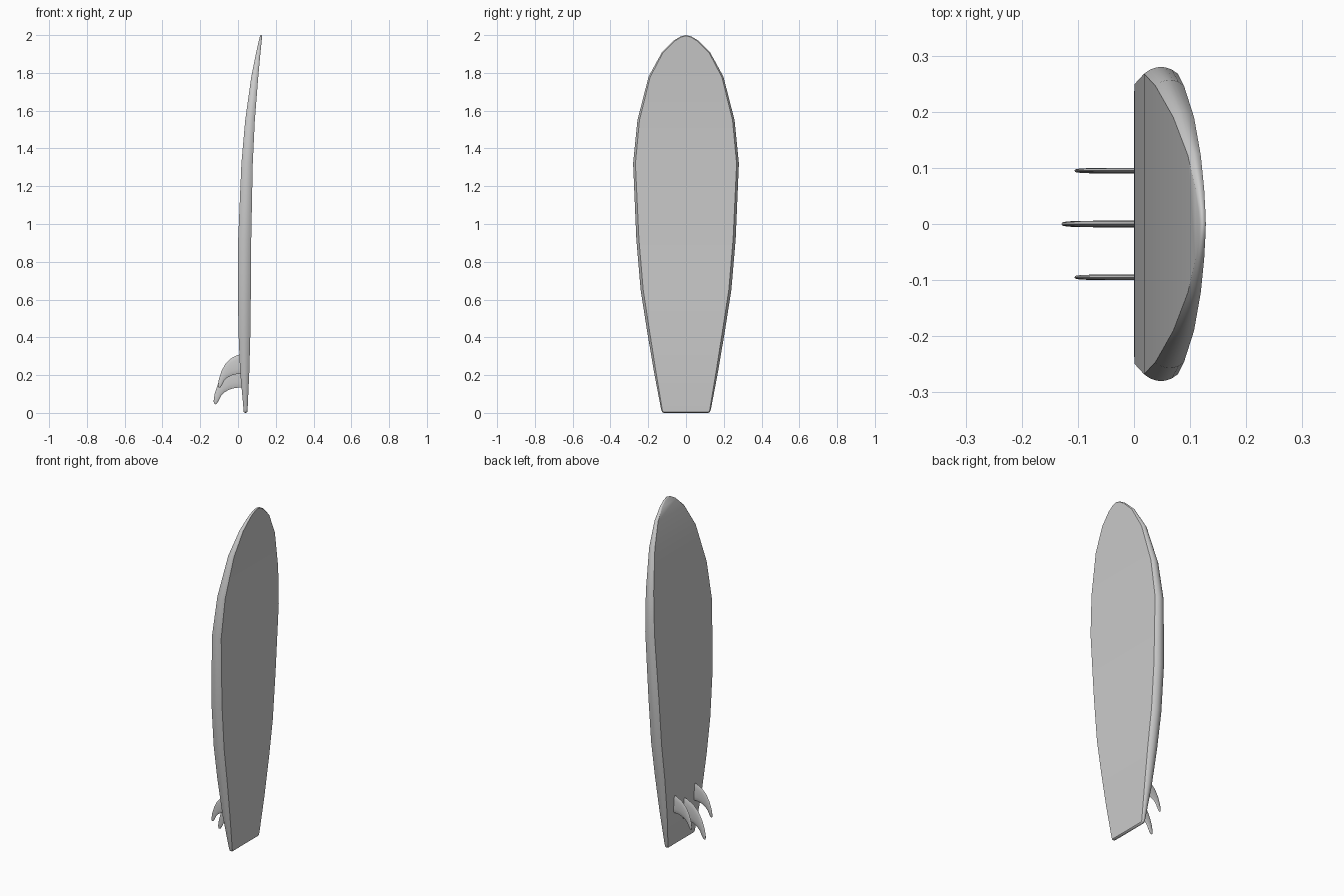
import bpy, bmesh, math
from mathutils import Vector

if "Cube" in bpy.data.objects:
    bpy.data.objects.remove(bpy.data.objects["Cube"])


def finish(name, bm, angle):
    bmesh.ops.recalc_face_normals(bm, faces=bm.faces)
    mesh = bpy.data.meshes.new(name)
    bm.to_mesh(mesh)
    bm.free()
    ob = bpy.data.objects.new(name, mesh)
    bpy.context.collection.objects.link(ob)
    bpy.ops.object.select_all(action='DESELECT')
    ob.select_set(True)
    bpy.context.view_layer.objects.active = ob
    bpy.ops.object.shade_smooth_by_angle(angle=math.radians(angle))
    return ob


# Board stations: height, half width, bottom x, deck x
STATIONS = [
    (0.0, 0.118, 0.030, 0.050), (0.005, 0.127, 0.030, 0.050),
    (0.02, 0.132, 0.029, 0.051), (0.22, 0.170, 0.011, 0.060),
    (0.44, 0.207, 0.002, 0.066), (0.65, 0.240, 0.0, 0.068),
    (0.92, 0.263, 0.001, 0.070), (1.32, 0.280, 0.018, 0.078),
    (1.55, 0.257, 0.038, 0.089), (1.78, 0.198, 0.070, 0.107),
    (1.91, 0.127, 0.096, 0.119), (1.97, 0.066, 0.109, 0.125),
    (1.993, 0.028, 0.115, 0.127), (2.0, 0.0, 0.117, 0.128),
]
# Rail section: position through the thickness, share of inset
RAIL = [(0, 1), (0.18, 0.38), (0.36, 0.08), (0.5, 0), (0.64, 0.08), (0.82, 0.38), (1, 1)]


def make_board():
    loop = STATIONS + [(z, -y, b, t) for z, y, b, t in reversed(STATIONS[:-1])]
    n = len(loop)
    bm = bmesh.new()
    rings = []
    for i, (z, y, b, t) in enumerate(loop):
        p = Vector((y, z))
        d0 = (p - Vector((loop[i - 1][1], loop[i - 1][0]))).normalized()
        nx = loop[(i + 1) % n]
        d1 = (Vector((nx[1], nx[0])) - p).normalized()
        d = (d0 + d1).normalized()
        inward = Vector((-d.y, d.x))
        inset = 0.17 * (t - b) + 0.002
        ring = []
        for f, s in RAIL:
            q = p + inward * inset * s
            ring.append(bm.verts.new((b + (t - b) * f, q.x, q.y)))
        rings.append(ring)
    for i in range(n):
        a, c = rings[i], rings[(i + 1) % n]
        for k in range(len(RAIL) - 1):
            bm.faces.new((a[k], c[k], c[k + 1], a[k + 1]))
    # flat bottom and deck, in strips from tail to nose
    half = n // 2
    for k in (0, -1):
        for i in range(half - 1):
            bm.faces.new((rings[i][k], rings[i + 1][k], rings[n - 2 - i][k], rings[n - 1 - i][k]))
        bm.faces.new((rings[half - 1][k], rings[half][k], rings[half + 1][k]))
    finish("board", bm, 35)


# Fin outline pairs from root to tip: leading (x, z), trailing (x, z)
FIN = [
    ((0.025, 0.315), (0.025, 0.208)), ((-0.005, 0.307), (-0.010, 0.207)),
    ((-0.040, 0.289), (-0.036, 0.200)), ((-0.068, 0.260), (-0.060, 0.187)),
    ((-0.088, 0.222), (-0.075, 0.170)), ((-0.101, 0.182), (-0.084, 0.151)),
    ((-0.106, 0.150), (-0.093, 0.137)), ((-0.104, 0.139), (-0.100, 0.135)),
]


def make_fin(name, y0, thick, scale, drop):
    bm = bmesh.new()
    rings = []
    sides = 12
    for j, (le, tr) in enumerate(FIN):
        c = Vector(((le[0] + tr[0]) / 2, (le[1] + tr[1]) / 2))
        h = Vector(le) - c
        th = thick * (1 - 0.5 * (j / (len(FIN) - 1)) ** 3)
        ring = []
        for k in range(sides):
            a = 2 * math.pi * k / sides
            q = c + h * math.cos(a)
            ring.append(bm.verts.new((q.x * scale, y0 + th * math.sin(a) / 2,
                                      (q.y - 0.135) * scale + drop)))
        rings.append(ring)
    for a, b in zip(rings, rings[1:]):
        for k in range(sides):
            m = (k + 1) % sides
            bm.faces.new((a[k], a[m], b[m], b[k]))
    bm.faces.new(rings[0])
    bm.faces.new(rings[-1])
    finish(name, bm, 50)


make_board()
make_fin("centre_fin", 0.0, 0.012, 1.22, 0.045)
for side, name in ((1, "left_fin"), (-1, "right_fin")):
    make_fin(name, side * 0.095, 0.010, 1.0, 0.133)
